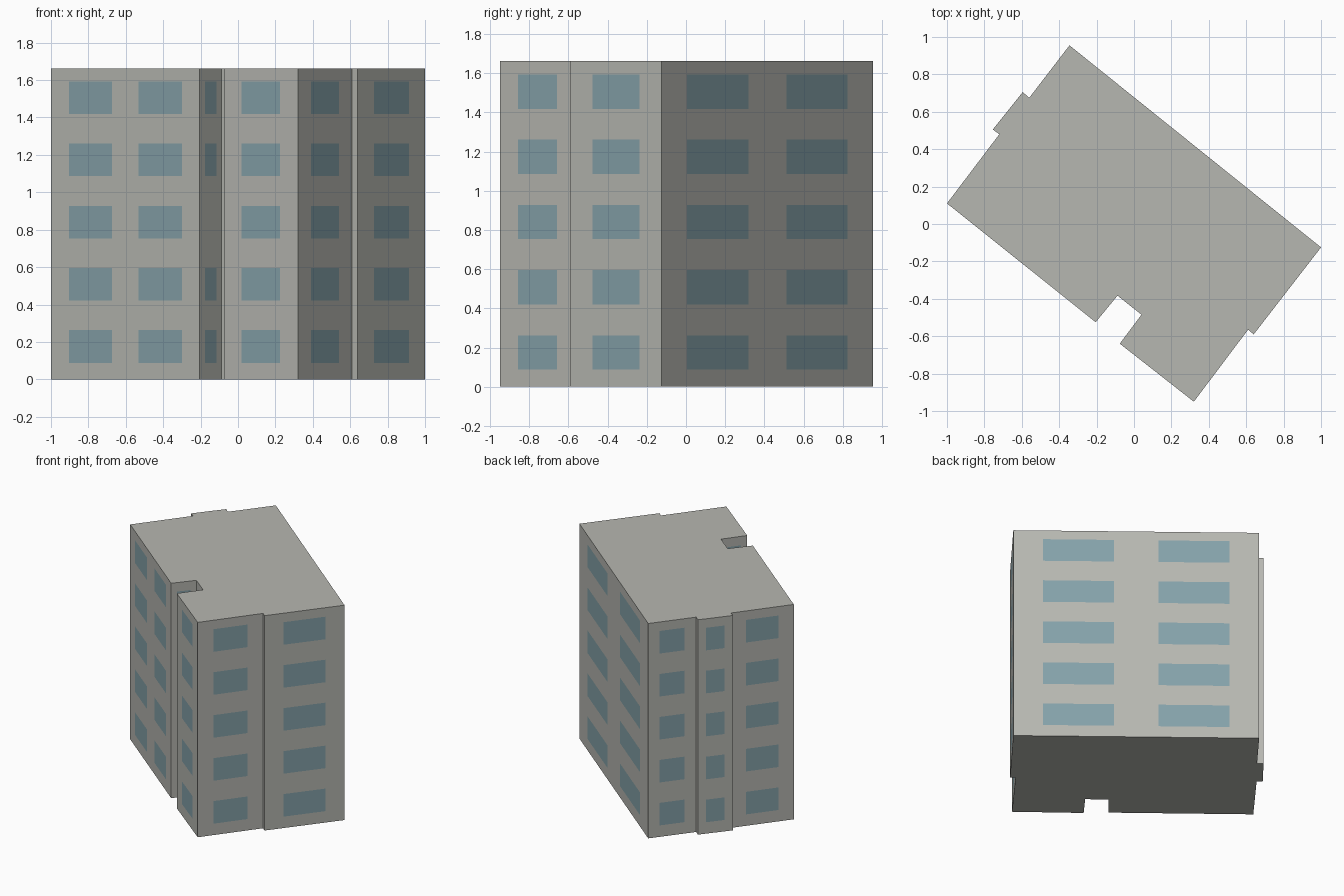
import bpy
import bmesh
from mathutils import Vector

cube = bpy.data.objects.get("Cube")
if cube:
    bpy.data.objects.remove(cube, do_unlink=True)

HEIGHT = 1.663
FLOORS = 5
STOREY = HEIGHT / FLOORS
WALL, GLASS = 0, 1


def make_material(name, rgb):
    mat = bpy.data.materials.new(name)
    mat.use_nodes = True
    color = (*rgb, 1.0)
    mat.diffuse_color = color
    mat.node_tree.nodes["Principled BSDF"].inputs["Base Color"].default_value = color
    return mat


# Footprint corners, anticlockwise, each with the window count of the wall that starts there
footprint = [
    ((-1.0, 0.11), 2),       # long front wall
    ((-0.205, -0.525), 1),   # recess side
    ((-0.088, -0.383), 1),   # recess back
    ((0.04, -0.485), 1),     # recess other side
    ((-0.076, -0.64), 1),    # short front wall
    ((0.32, -0.95), 1),      # end wall, set back
    ((0.61, -0.565), 0),     # step
    ((0.64, -0.59), 1),      # end wall, projecting
    ((1.0, -0.125), 2),      # rear wall
    ((-0.345, 0.955), 1),    # far end wall
    ((-0.56, 0.675), 0),     # bay step
    ((-0.595, 0.705), 1),    # bay front
    ((-0.755, 0.505), 0),    # bay step
    ((-0.72, 0.48), 1),      # far end wall
]

# Column cuts along a wall, as fractions of its length
columns = {0: [0, 1], 1: [0, 0.24, 0.76, 1], 2: [0, 0.12, 0.41, 0.59, 0.88, 1]}

# Row cuts: sill and head of each storey's window
rows = [0.0]
for floor in range(FLOORS):
    rows += [(floor + 0.265) * STOREY, (floor + 0.79) * STOREY]
rows.append(HEIGHT)

bm = bmesh.new()
outline = []
for i, (corner, windows) in enumerate(footprint):
    start = Vector(corner)
    end = Vector(footprint[(i + 1) % len(footprint)][0])
    cuts = [start.lerp(end, f) for f in columns[windows]]
    outline += cuts[:-1]
    for c in range(len(cuts) - 1):
        for r in range(len(rows) - 1):
            a, b = cuts[c], cuts[c + 1]
            low, high = rows[r], rows[r + 1]
            face = bm.faces.new([bm.verts.new((p.x, p.y, z)) for p, z in
                                 ((a, low), (b, low), (b, high), (a, high))])
            # The middle storey of the recess side is left blank
            blank = i == 1 and r // 2 == FLOORS // 2
            if c % 2 and r % 2 and not blank:
                face.material_index = GLASS

# Flat roof and underside
for z, ring in ((HEIGHT, outline), (0.0, outline[::-1])):
    bm.faces.new([bm.verts.new((p.x, p.y, z)) for p in ring])

bmesh.ops.remove_doubles(bm, verts=bm.verts, dist=0.0005)
bmesh.ops.recalc_face_normals(bm, faces=bm.faces)

mesh = bpy.data.meshes.new("apartment_block")
bm.to_mesh(mesh)
bm.free()
mesh.materials.append(make_material("concrete grey", (0.47, 0.475, 0.44)))
mesh.materials.append(make_material("window blue", (0.235, 0.36, 0.40)))
bpy.context.collection.objects.link(bpy.data.objects.new("apartment_block", mesh))
